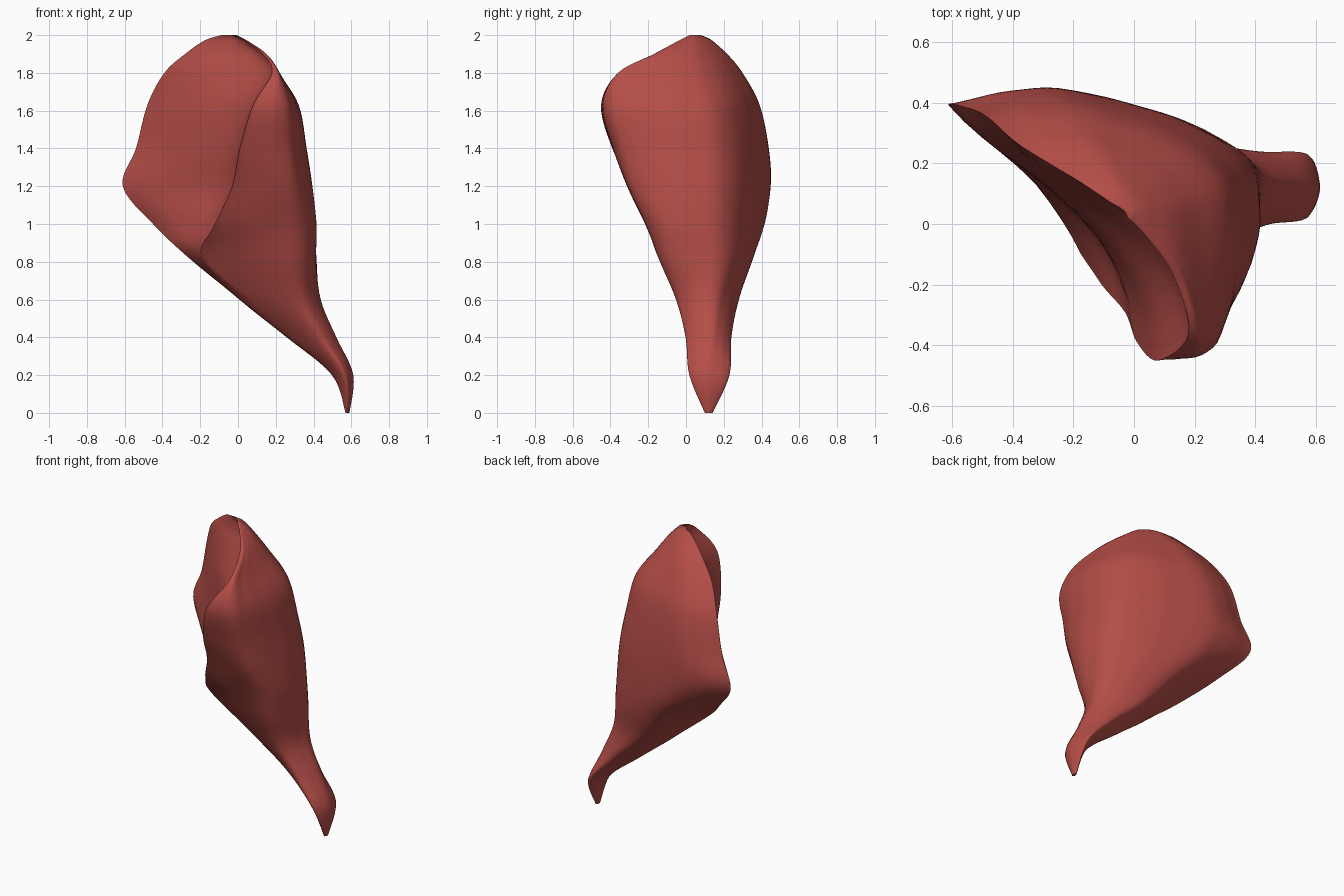
import bpy
import bmesh
import math
from mathutils import Vector

# Remove the default object
default = bpy.data.objects.get("Cube")
if default:
    bpy.data.objects.remove(default)

# Level sections, tail to crown: height, then x, y of the
# outer edge, front ridge, front bulge, right side and back
SECTIONS = [
    (0, .57, .12, .57, .11, .58, .1, .59, .12, .58, .14),
    (.2, .5, .14, .52, .06, .57, .02, .61, .12, .57, .23),
    (.4, .26, .14, .32, .06, .45, 0, .52, .14, .4, .24),
    (.6, .01, .13, .06, .04, .34, -.05, .43, .16, .18, .28),
    (.82, -.26, .12, -.19, -.02, .32, -.14, .39, .2, 0, .355),
    (1, -.45, .28, -.12, -.18, .34, -.19, .37, .21, -.12, .415),
    (1.2, -.61, .39, -.03, -.29, .32, -.27, .35, .21, -.2, .44),
    (1.4, -.54, .38, .01, -.39, .3, -.32, .32, .19, -.2, .43),
    (1.63, -.48, .35, .08, -.45, .28, -.37, .28, .15, -.16, .38),
    (1.8, -.39, .27, .18, -.36, .22, -.31, .17, .1, -.13, .29),
    (1.9, -.28, .2, .13, -.17, .15, -.14, .1, .07, -.09, .21),
    (1.97, -.18, .14, .04, -.04, .05, -.02, .03, .06, -.06, .13),
    (2, -.09, .08, -.02, .02, -.01, .02, -.01, .04, -.05, .07),
]
ROWS_PER_SECTION = 6
STEPS = 12          # samples along each side of a section


def spline(a, b, c, d, t):
    """Smooth curve from b to c, with a and d as neighbours."""
    return b + 0.5 * t * ((c - a) + t * ((2 * a - 5 * b + 4 * c - d)
                                         + t * (3 * (b - c) + d - a)))


def smoothstep(low, high, value):
    t = min(1, max(0, (value - low) / (high - low)))
    return t * t * (3 - 2 * t)


def section_ring(row):
    """Closed outline: hollow cut face first, then the swelling outside."""
    height = row[0]
    corners = [Vector((row[i], row[i + 1])) for i in range(1, len(row), 2)]
    count = len(corners)
    middle = sum(corners, Vector((0, 0))) / count
    sharp = smoothstep(.5, .8, height)
    hollow = .7 * smoothstep(.8, 1.2, height)
    points = []
    for side in range(count):
        before, start, end, after = (corners[(side + k) % count]
                                     for k in (-1, 0, 1, 2))
        for step in range(STEPS):
            t = step / STEPS
            soft = spline(before, start, end, after, t)
            if side == 0:
                chord = end - start
                inward = Vector((-chord.y, chord.x))
                hard = start + chord * t + inward * hollow * t * t * (1 - t)
            else:
                first = start if side == 1 else before
                last = end if side == count - 1 else after
                hard = spline(first, start, end, last, t)
            point = soft.lerp(hard, sharp)
            # Shallow fibre grooves on the outside
            if side > 0:
                u = side + t
                fade = math.sin(math.pi * (u - 1) / (count - 1))
                groove = math.sin(u * 11 + height) + math.sin(u * 19 - height * 2)
                point = point + (point - middle) * .004 * groove * fade
            points.append((point.x, point.y, height))
    return points


# Interpolated rows between the sections
rows = []
table = [Vector(s) for s in SECTIONS]
last = len(table) - 1
for i in range(last):
    near = [table[max(0, min(last, i + k))] for k in (-1, 0, 1, 2)]
    for j in range(ROWS_PER_SECTION):
        rows.append(spline(*near, j / ROWS_PER_SECTION))
rows.append(table[last])

# Muscle body: skin the rings and close both ends
bm = bmesh.new()
rings = [[bm.verts.new(p) for p in section_ring(row)] for row in rows]
for lower, upper in zip(rings, rings[1:]):
    size = len(lower)
    for k in range(size):
        n = (k + 1) % size
        bm.faces.new((lower[k], lower[n], upper[n], upper[k]))
bm.faces.new(rings[0][::-1])
bm.faces.new(rings[-1])
bmesh.ops.recalc_face_normals(bm, faces=bm.faces)
mesh = bpy.data.meshes.new("fan_muscle")
bm.to_mesh(mesh)
bm.free()
muscle = bpy.data.objects.new("fan_muscle", mesh)
bpy.context.collection.objects.link(muscle)

# Muscle red
red = bpy.data.materials.new("muscle_red")
red.use_nodes = True
colour = (.46, .075, .064, 1)
red.diffuse_color = colour
red.node_tree.nodes["Principled BSDF"].inputs["Base Color"].default_value = colour
mesh.materials.append(red)

# Smooth skin with a crisp rim
bpy.ops.object.select_all(action="DESELECT")
muscle.select_set(True)
bpy.context.view_layer.objects.active = muscle
bpy.ops.object.shade_smooth_by_angle(angle=math.radians(40))
